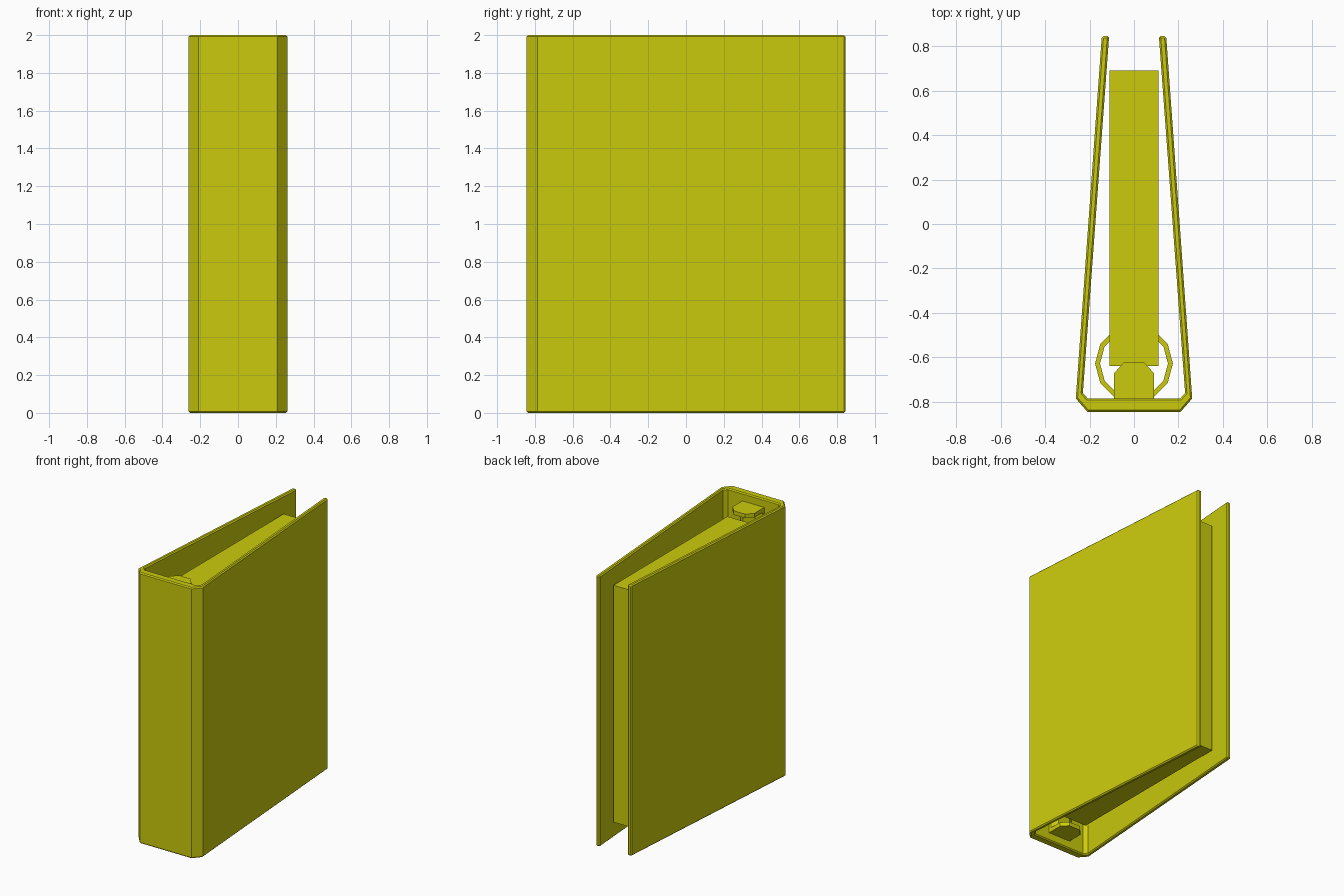
import bpy, bmesh, math

if "Cube" in bpy.data.objects:
    bpy.data.objects.remove(bpy.data.objects["Cube"])

mat = bpy.data.materials.new("yellow")
mat.diffuse_color = (0.6, 0.6, 0.004, 1)
mat.use_nodes = True
mat.node_tree.nodes["Principled BSDF"].inputs["Base Color"].default_value = mat.diffuse_color


def prism(name, pts, z0, z1, bevel=0):
    """Extrude an xy outline from z0 to z1."""
    bm = bmesh.new()
    face = bm.faces.new([bm.verts.new((x, y, z0)) for x, y in pts])
    ext = bmesh.ops.extrude_face_region(bm, geom=[face])
    verts = [v for v in ext["geom"] if isinstance(v, bmesh.types.BMVert)]
    bmesh.ops.translate(bm, verts=verts, vec=(0, 0, z1 - z0))
    bmesh.ops.recalc_face_normals(bm, faces=bm.faces)
    me = bpy.data.meshes.new(name)
    bm.to_mesh(me)
    bm.free()
    me.materials.append(mat)
    ob = bpy.data.objects.new(name, me)
    bpy.context.collection.objects.link(ob)
    if bevel:
        mod = ob.modifiers.new("bevel", "BEVEL")
        mod.width, mod.segments = bevel, 1
        mod.limit_method, mod.angle_limit = "ANGLE", math.radians(60)
    return ob


def mirrored(half):
    """Complete a right-hand outline with its mirror image."""
    return half + [(-x, y) for x, y in reversed(half)]


# Cover: spine, chamfered hinges and two leaning boards
prism("cover", mirrored([
    (0.21, -0.845), (0.262, -0.785), (0.145, 0.845), (0.112, 0.845),
    (0.23, -0.76), (0.208, -0.785)]), 0, 2, 0.008)

# Paper block
prism("pages", mirrored([(0.11, -0.64), (0.11, 0.69)]), 0.125, 1.875)

# Ring mechanism: base strip with a lever tab at both ends
prism("ring_base", mirrored([(0.09, -0.79), (0.09, -0.765), (0.05, -0.735)]), 0.06, 1.94)
tab = mirrored([(0.09, -0.79), (0.09, -0.672), (0.047, -0.624)])
for name, z in (("lower_tab", 0.06), ("upper_tab", 1.91)):
    prism(name, tab, z, z + 0.03)


# Twelve-sided binder rings
def ring(name, z):
    bm = bmesh.new()
    loops = []
    for r, h in ((0.175, -0.01), (0.175, 0.01), (0.153, 0.01), (0.153, -0.01)):
        loops.append([bm.verts.new((r * math.cos(i * math.tau / 12),
                                    -0.628 + r * math.sin(i * math.tau / 12), z + h))
                      for i in range(12)])
    for k in range(4):
        a, b = loops[k], loops[(k + 1) % 4]
        for i in range(12):
            j = (i + 1) % 12
            bm.faces.new((a[i], a[j], b[j], b[i]))
    bmesh.ops.recalc_face_normals(bm, faces=bm.faces)
    me = bpy.data.meshes.new(name)
    bm.to_mesh(me)
    bm.free()
    me.materials.append(mat)
    bpy.context.collection.objects.link(bpy.data.objects.new(name, me))


for n, z in enumerate((0.5, 1.0, 1.5), 1):
    ring(f"ring_{n}", z)
